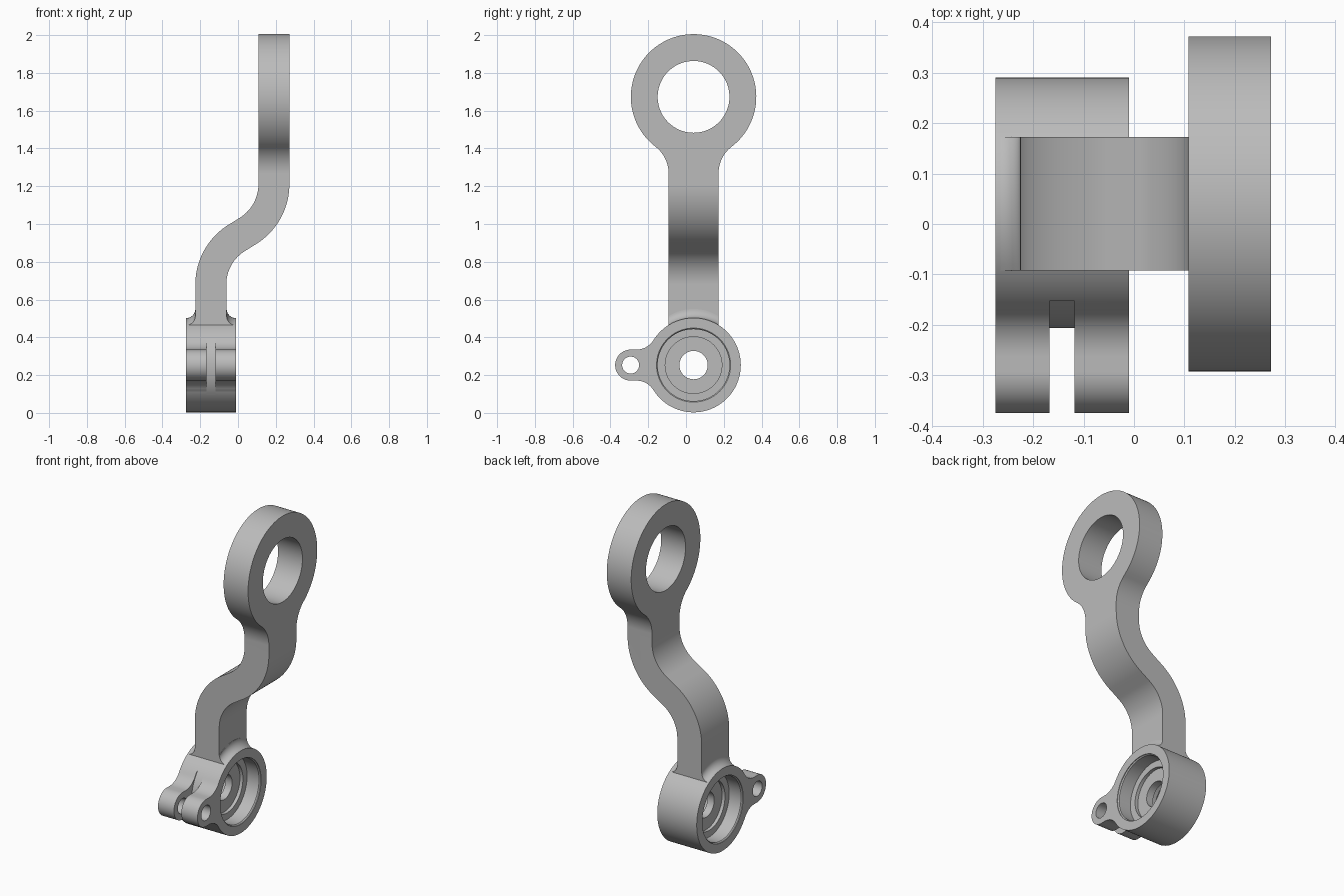
import bpy, bmesh
from math import sin, cos, radians, sqrt

if "Cube" in bpy.data.objects:
    bpy.data.objects.remove(bpy.data.objects["Cube"])

metal = bpy.data.materials.new("plain grey metal")
metal.use_nodes = True
GREY = (0.5, 0.5, 0.5, 1)
metal.diffuse_color = GREY
metal.node_tree.nodes["Principled BSDF"].inputs["Base Color"].default_value = GREY

MID = 0.04                      # y of the arm's centre plane
HUB_Z, HUB_R = 0.253, 0.25
RING_Z, RING_R = 1.673, 0.332
X0, X1 = -0.275, -0.01          # hub faces
ARM = 0.132                     # half width of the arm


def arc(cx, cy, r, a0, a1, n=24):
    steps = [radians(a0 + (a1 - a0) * i / n) for i in range(n + 1)]
    return [(cx + r * cos(a), cy + r * sin(a)) for a in steps]


def loft(name, sections):
    """Closed solid through a list of equal-length point loops."""
    bm = bmesh.new()
    loops = [[bm.verts.new(p) for p in s] for s in sections]
    n = len(loops[0])
    for a, b in zip(loops, loops[1:]):
        for i in range(n):
            j = (i + 1) % n
            bm.faces.new((a[i], a[j], b[j], b[i]))
    bm.faces.new(loops[0])
    bm.faces.new(loops[-1])
    bmesh.ops.recalc_face_normals(bm, faces=bm.faces)
    mesh = bpy.data.meshes.new(name)
    bm.to_mesh(mesh)
    bm.free()
    mesh.materials.append(metal)
    obj = bpy.data.objects.new(name, mesh)
    bpy.context.collection.objects.link(obj)
    return obj


def along_x(name, outline, x0, x1):
    return loft(name, [[(x, y, z) for y, z in outline] for x in (x0, x1)])


def turned(name, profile, n=96):
    """Solid of (x, radius) steps about the hub axis."""
    rings = [arc(MID, HUB_Z, r, 0, 360 - 360 / n, n - 1) for x, r in profile]
    return loft(name, [[(x, y, z) for y, z in ring] for (x, r), ring in zip(profile, rings)])


def combine(target, tool, operation):
    mod = target.modifiers.new("combine", "BOOLEAN")
    mod.object, mod.operation, mod.solver = tool, operation, "EXACT"
    bpy.context.view_layer.objects.active = target
    bpy.ops.object.modifier_apply(modifier=mod.name)
    bpy.data.objects.remove(tool)


# Arm: S-bend seen from the front, trimmed by the side outline with its ring
bend = ([(-0.226, 0.4)] + arc(0.146, 0.68, 0.372, 180, 120) + arc(-0.1, 1.21, 0.208, -60, 0)
        + [(0.108, 2.1), (0.272, 2.1)]
        + arc(-0.1, 1.21, 0.372, 0, -60) + arc(0.146, 0.68, 0.208, 120, 180) + [(-0.062, 0.4)])
arm = loft("arm_with_ring", [[(x, y, z) for x, z in bend] for y in (-0.5, 0.5)])

NECK = 0.18
neck_z = 1.267
side = ([(MID + ARM, 0.456)] + arc(MID + ARM + NECK, neck_z, NECK, 180, 127.6)
        + arc(MID, RING_Z, RING_R, -52.4, 232.4, 96)
        + arc(MID - ARM - NECK, neck_z, NECK, 52.4, 0) + [(MID - ARM, 0.456)])
combine(arm, along_x("side_trim", side, -0.5, 0.5), "INTERSECT")
hole = arc(MID, RING_Z, 0.19, 0, 356.25, 95)
combine(arm, along_x("ring_hole", hole, -0.5, 0.5), "DIFFERENCE")

# Hub with the clamp lug blended into its front
LUG_Y = -0.293
outline = (arc(MID, HUB_Z, HUB_R, 148, -148, 96)
           + arc(-0.263, HUB_Z - 0.189, 0.107, 32, 90, 12)
           + arc(LUG_Y, HUB_Z, 0.082, 270, 90, 36)
           + arc(-0.263, HUB_Z + 0.189, 0.107, 270, 328, 12)[:-1])
hub = along_x("hub_with_lug", outline, X0, X1)

# Stepped bearing seats from both faces, and the through hole
for face, d in ((X0, 1), (X1, -1)):
    steps = [(-0.02, 0.196), (0.004, 0.196), (0.01, 0.19), (0.09, 0.19), (0.09, 0.15), (0.11, 0.15)]
    combine(hub, turned("seat", [(face + d * x, r) for x, r in steps]), "DIFFERENCE")
combine(hub, turned("bore", [(-0.4, 0.075), (0.1, 0.075)]), "DIFFERENCE")

# Clamp bolt hole and the slot that splits the lug
bolt = arc(LUG_Y, HUB_Z, 0.045, 0, 352.5, 47)
combine(hub, along_x("bolt_hole", bolt, -0.4, 0.1), "DIFFERENCE")
slot = arc(MID, HUB_Z, 0.246, 140, 220) + [(-0.5, 0.05), (-0.5, 0.45)]
combine(hub, along_x("slot", slot, -0.168, -0.118), "DIFFERENCE")

# Fillets where the arm stands on the hub
sections = []
for i in range(25):
    y = -ARM + 2 * ARM * i / 24
    z = HUB_Z + sqrt(HUB_R ** 2 - y * y) - 0.001
    foot = (arc(X0 + 0.001, z + 0.048, 0.048, 270, 360, 10)
            + arc(X1 - 0.002, z + 0.048, 0.048, 180, 270, 10)
            + [(X1 - 0.002, z - 0.02), (X0 + 0.001, z - 0.02)])
    sections.append([(x, MID + y, h) for x, h in foot])
fillet = loft("arm_foot_fillet", sections)

# Smooth the round faces, keep the edges crisp
for obj in (arm, hub, fillet):
    bpy.ops.object.select_all(action="DESELECT")
    obj.select_set(True)
    bpy.context.view_layer.objects.active = obj
    bpy.ops.object.shade_smooth_by_angle(angle=radians(30))
